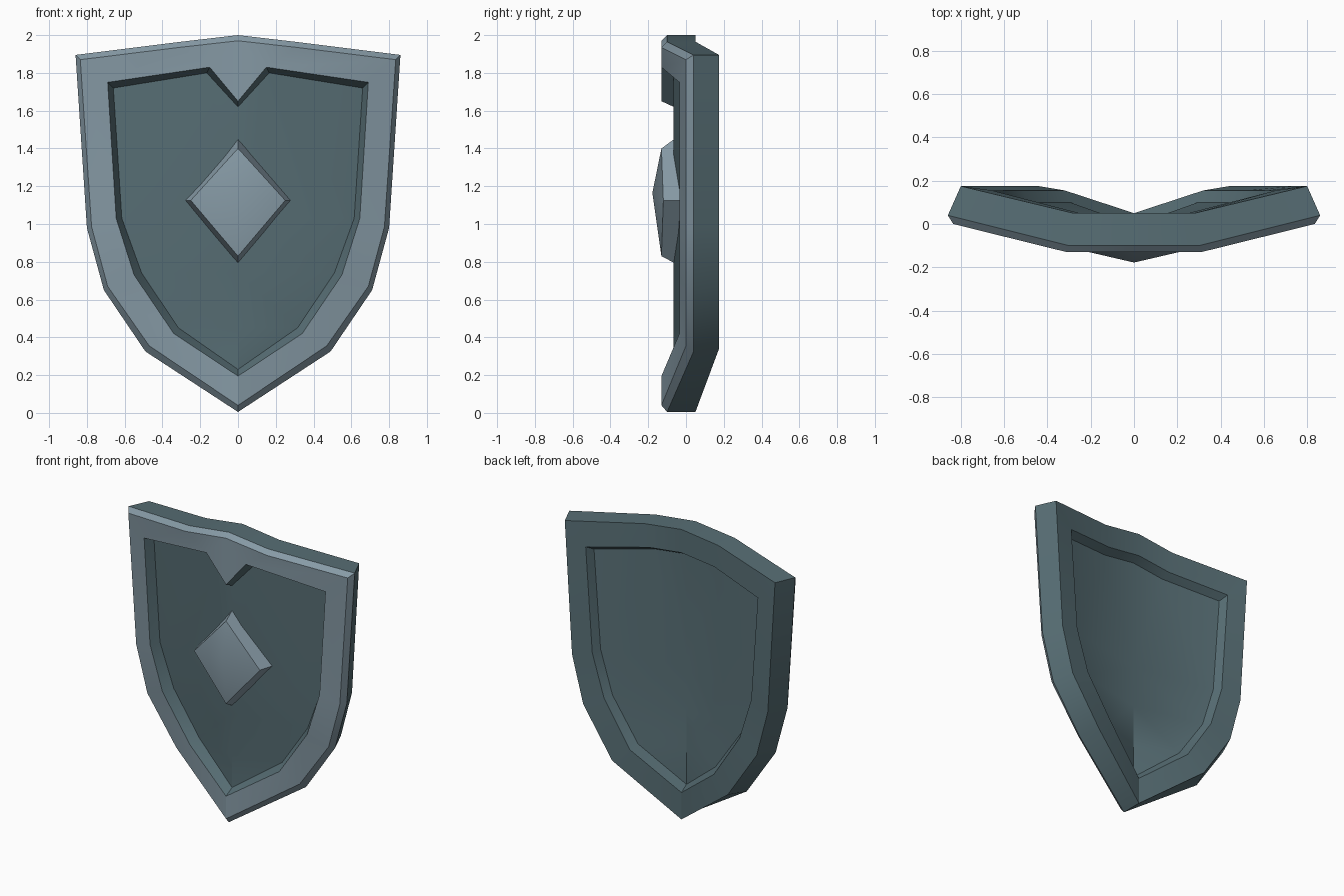
import bpy, bmesh, math

if "Cube" in bpy.data.objects:
    bpy.data.objects.remove(bpy.data.objects["Cube"])


def material(name, rgb):
    m = bpy.data.materials.new(name)
    m.diffuse_color = (*rgb, 1)
    m.use_nodes = True
    m.node_tree.nodes["Principled BSDF"].inputs["Base Color"].default_value = m.diffuse_color
    return m


LIGHT = material("light steel", (0.24, 0.325, 0.38))
DARK = material("dark steel", (0.095, 0.155, 0.175))


def finish(bm, name, mats, angle):
    bmesh.ops.recalc_face_normals(bm, faces=bm.faces)
    me = bpy.data.meshes.new(name)
    bm.to_mesh(me)
    bm.free()
    ob = bpy.data.objects.new(name, me)
    bpy.context.collection.objects.link(ob)
    for m in mats:
        me.materials.append(m)
    bpy.ops.object.select_all(action='DESELECT')
    ob.select_set(True)
    bpy.context.view_layer.objects.active = ob
    bpy.ops.object.shade_smooth_by_angle(angle=math.radians(angle))
    return ob


def ring(bm, half, cy, sy):
    """Mirrored shield outline: bowed so the centre is at cy, the sides at sy."""
    pts = [(x, cy if i in (0, 1, 6) else sy, z) for i, (x, z) in enumerate(half)]
    pts += [(-x, y, z) for x, y, z in reversed(pts[1:6])]
    return [bm.verts.new(p) for p in pts]


def bridge(bm, a, b, mat):
    n = len(a)
    for i in range(n):
        j = (i + 1) % n
        bm.faces.new((a[i], a[j], b[j], b[i])).material_index = mat


def panel(bm, r, cy):
    """Recess floor, folded gently along the centre line."""
    mid = [bm.verts.new((0, cy, r[i].co.z)) for i in (3, 4, 5)]
    for s in (1, -1):
        v = [r[(s * i) % 12] for i in range(7)]
        for f in ((v[0], v[1], mid[0]), (v[1], v[2], v[3], mid[0]),
                  (mid[0], v[3], v[4], mid[1]), (mid[1], v[4], v[5], mid[2]),
                  (mid[2], v[5], v[6])):
            bm.faces.new(f).material_index = 1


# Outlines, right half, top centre to bottom tip (x, z)
outer = [(0, 2.0), (0.30, 1.965), (0.86, 1.895), (0.80, 0.98), (0.71, 0.65), (0.49, 0.325), (0, 0.005)]
bevel = [(0, 1.97), (0.31, 1.935), (0.835, 1.87), (0.775, 0.985), (0.69, 0.67), (0.47, 0.355), (0, 0.04)]
inner = [(0, 1.65), (0.15, 1.83), (0.69, 1.75), (0.645, 1.03), (0.55, 0.73), (0.34, 0.42), (0, 0.195)]
floor = [(0, 1.62), (0.165, 1.80), (0.66, 1.72), (0.615, 1.03), (0.51, 0.74), (0.315, 0.45), (0, 0.23)]
b_outer = [(0, 2.0), (0.28, 1.965), (0.80, 1.895), (0.745, 0.99), (0.66, 0.67), (0.44, 0.34), (0, 0.005)]
b_inner = [(0, 1.84), (0.25, 1.81), (0.655, 1.745), (0.605, 1.03), (0.515, 0.74), (0.32, 0.44), (0, 0.19)]
b_floor = [(0, 1.81), (0.24, 1.78), (0.63, 1.715), (0.58, 1.04), (0.49, 0.75), (0.295, 0.465), (0, 0.225)]

# Shield body: front recess, raised rim, side wall, back recess
bm = bmesh.new()
rings = [ring(bm, *a) for a in (
    (floor, -0.065, 0.03), (inner, -0.13, -0.035), (bevel, -0.13, 0.0),
    (outer, -0.10, 0.04), (b_outer, 0.05, 0.175), (b_inner, 0.05, 0.155),
    (b_floor, -0.005, 0.10))]
for a, b, m in zip(rings, rings[1:], (1, 0, 0, 1, 1, 1)):
    bridge(bm, a, b, m)
panel(bm, rings[0], -0.065)
panel(bm, rings[-1], -0.005)
finish(bm, "shield_body", (LIGHT, DARK), 28)

# Diamond boss with bevelled sides and a low pointed face
bm = bmesh.new()


def diamond(x, top, bottom, y_mid, y_side):
    return [bm.verts.new(p) for p in ((0, y_mid, top), (x, y_side, 1.125),
                                      (0, y_mid, bottom), (-x, y_side, 1.125))]


root = diamond(0.285, 1.455, 0.79, -0.055, 0.0)
edge = diamond(0.25, 1.40, 0.83, -0.13, -0.12)
bridge(bm, root, edge, 0)
tip = bm.verts.new((0, -0.178, 1.165))
for i in range(4):
    bm.faces.new((edge[i], edge[(i + 1) % 4], tip))
bm.faces.new(root)
finish(bm, "diamond_boss", (LIGHT,), 30)
